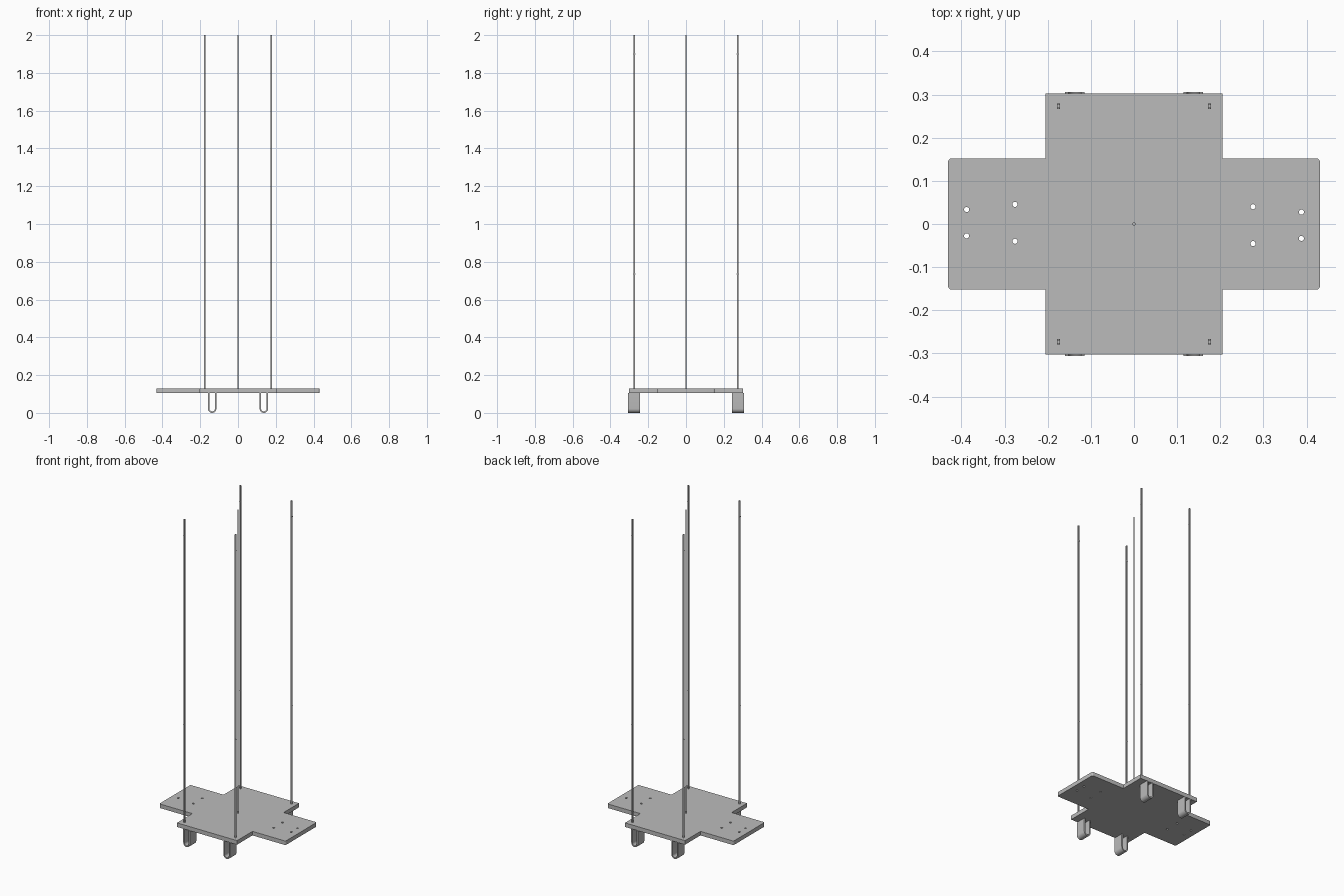
import bpy, bmesh, math
from mathutils import Matrix, Vector

cube = bpy.data.objects.get("Cube")
if cube:
    bpy.data.objects.remove(cube, do_unlink=True)

PLATE_LOW, PLATE_TOP, TOP = 0.105, 0.13, 2.0

metal = bpy.data.materials.new("grey metal")
metal.use_nodes = True
grey = (0.5, 0.5, 0.5, 1)
metal.diffuse_color = grey
for node in metal.node_tree.nodes:
    if node.type == 'BSDF_PRINCIPLED':
        node.inputs["Base Color"].default_value = grey


def finish(name, bm, smooth=False):
    bmesh.ops.recalc_face_normals(bm, faces=bm.faces)
    mesh = bpy.data.meshes.new(name)
    bm.to_mesh(mesh)
    bm.free()
    mesh.materials.append(metal)
    obj = bpy.data.objects.new(name, mesh)
    bpy.context.collection.objects.link(obj)
    bpy.ops.object.select_all(action='DESELECT')
    obj.select_set(True)
    bpy.context.view_layer.objects.active = obj
    if smooth:
        bpy.ops.object.shade_smooth_by_angle(angle=math.radians(35))
    return obj


def prism(bm, points, direction):
    """Extrude a closed outline along a direction."""
    face = bm.faces.new([bm.verts.new(p) for p in points])
    out = bmesh.ops.extrude_face_region(bm, geom=[face])
    moved = [v for v in out["geom"] if isinstance(v, bmesh.types.BMVert)]
    bmesh.ops.translate(bm, verts=moved, vec=direction)


def cylinder(bm, x, y, z, radius, depth, sides, turn=Matrix()):
    bmesh.ops.create_cone(bm, cap_ends=True, segments=sides, radius1=radius,
                          radius2=radius, depth=depth,
                          matrix=Matrix.Translation((x, y, z)) @ turn)


# Cross-shaped plate with rounded arm ends
arm_x, arm_y, body_x, body_y = 0.431, 0.152, 0.205, 0.302
quarter = [(arm_x, arm_y), (body_x, arm_y), (body_x, body_y)]
outline = quarter + [(-x, y) for x, y in reversed(quarter)]
outline += [(-x, -y) for x, y in outline]
bm = bmesh.new()
prism(bm, [(x, y, PLATE_LOW) for x, y in outline], (0, 0, PLATE_TOP - PLATE_LOW))
corners = [e for e in bm.edges
           if all(abs(v.co.x) > 0.4 for v in e.verts)
           and abs(e.verts[0].co.z - e.verts[1].co.z) > 0.01]
bmesh.ops.bevel(bm, geom=corners, offset=0.008, segments=4, profile=0.5,
                affect='EDGES')
plate = finish("base_plate", bm)

# Bolt holes through both arms
bm = bmesh.new()
for x, y in [(0.388, -0.0335), (0.388, 0.0275), (0.276, -0.0455), (0.276, 0.04)]:
    for side in (1, -1):
        cylinder(bm, side * x, side * y, 0.118, 0.006, 0.1, 16)
cutter = finish("hole_cutter", bm)
cutter.hide_render = True
cut = plate.modifiers.new("bolt_holes", 'BOOLEAN')
cut.object = cutter
cut.solver = 'EXACT'
bpy.ops.object.select_all(action='DESELECT')
plate.select_set(True)
bpy.context.view_layer.objects.active = plate
bpy.ops.object.modifier_apply(modifier=cut.name)
bpy.data.objects.remove(cutter, do_unlink=True)
bpy.ops.object.shade_smooth_by_angle(angle=math.radians(35))

# U-shaped strap feet
outer, inner, steps = 0.0225, 0.0145, 14


def u_path(radius, cx, y):
    arc = [math.pi * (1 + i / steps) for i in range(steps + 1)]
    path = [(cx + radius * math.cos(a), y, outer + radius * math.sin(a)) for a in arc]
    return [(cx - radius, y, PLATE_LOW)] + path + [(cx + radius, y, PLATE_LOW)]


for y0, end in ((-0.306, "front"), (0.243, "back")):
    for cx, side in ((0.137, "left"), (-0.137, "right")):
        bm = bmesh.new()
        prism(bm, u_path(outer, cx, y0) + u_path(inner, cx, y0)[::-1], (0, 0.063, 0))
        finish(f"{end}_{side}_foot", bm, smooth=True)

# Square corner posts with small cross pins
along_y = Matrix.Rotation(math.pi / 2, 4, 'X')
half = 0.004
for y, end in ((-0.273, "front"), (0.273, "back")):
    for x, side in ((0.175, "left"), (-0.175, "right")):
        bm = bmesh.new()
        prism(bm, [(x + a * half, y + b * half, PLATE_TOP)
                   for a, b in ((1, 1), (-1, 1), (-1, -1), (1, -1))],
              (0, 0, TOP - PLATE_TOP))
        finish(f"{end}_{side}_post", bm)
        bm = bmesh.new()
        for z in (0.735, 1.9):
            cylinder(bm, x, y, z, 0.0035, 0.013, 12, along_y)
        finish(f"{end}_{side}_pins", bm, smooth=True)

# Thin round centre rod
bm = bmesh.new()
cylinder(bm, 0, 0, (PLATE_TOP + TOP) / 2, 0.0035, TOP - PLATE_TOP, 16)
finish("centre_rod", bm, smooth=True)
